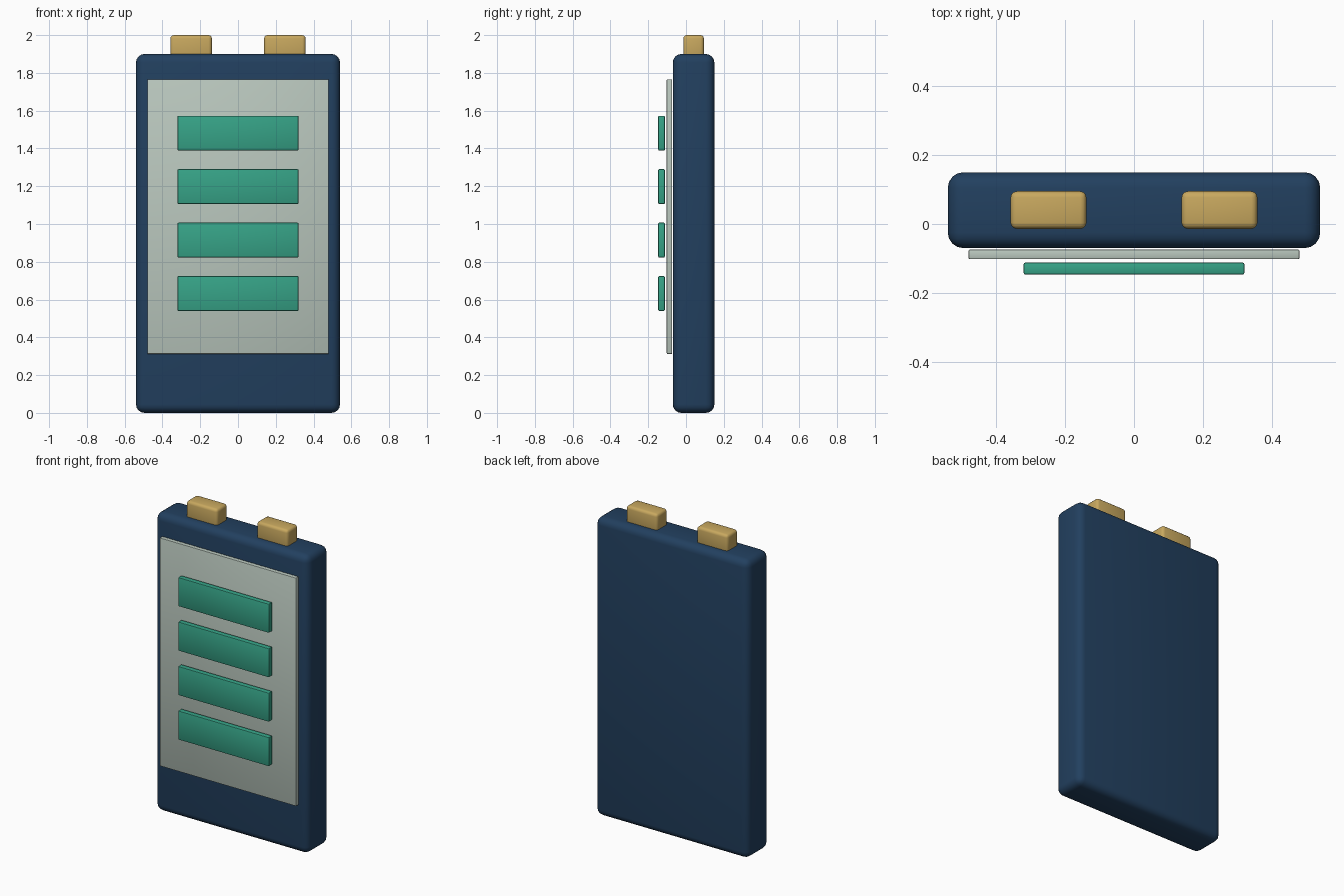
import bpy
import math

cube = bpy.data.objects.get("Cube")
if cube:
    bpy.data.objects.remove(cube, do_unlink=True)


def material(name, rgb):
    mat = bpy.data.materials.new(name)
    mat.use_nodes = True
    colour = (*rgb, 1)
    mat.diffuse_color = colour
    mat.node_tree.nodes["Principled BSDF"].inputs["Base Color"].default_value = colour
    return mat


def box(name, xs, ys, zs, mat, radius, segments):
    """Rounded box spanning the given (low, high) ranges."""
    spans = (xs, ys, zs)
    bpy.ops.mesh.primitive_cube_add(size=1, location=[(a + b) / 2 for a, b in spans])
    obj = bpy.context.object
    obj.name = name
    obj.scale = [b - a for a, b in spans]
    bpy.ops.object.transform_apply(location=False, rotation=False, scale=True)
    obj.data.materials.append(mat)
    bevel = obj.modifiers.new("rounded_edges", "BEVEL")
    bevel.width = radius
    bevel.segments = segments
    bpy.ops.object.modifier_apply(modifier=bevel.name)
    bpy.ops.object.shade_smooth_by_angle(angle=math.radians(40))
    return obj


navy = material("navy_blue", (0.016, 0.051, 0.115))
grey = material("pale_grey_green", (0.49, 0.575, 0.515))
green = material("jade_green", (0.037, 0.366, 0.242))
gold = material("brass", (0.578, 0.392, 0.114))

# Case and front panel
box("case", (-0.54, 0.54), (-0.07, 0.15), (0, 1.9), navy, 0.045, 4)
box("front_panel", (-0.48, 0.48), (-0.102, -0.074), (0.312, 1.765), grey, 0.004, 2)

# Charge bars floating just ahead of the panel
for i in range(4):
    low = 0.54 + i * 0.283
    box(f"charge_bar_{i + 1}", (-0.32, 0.32), (-0.147, -0.112),
        (low, low + 0.184), green, 0.005, 2)

# Terminals on top
for side, name in ((1, "left"), (-1, "right")):
    x = side * 0.248
    box(f"{name}_terminal", (x - 0.11, x + 0.11), (-0.014, 0.095),
        (1.87, 2.0), gold, 0.018, 3)
